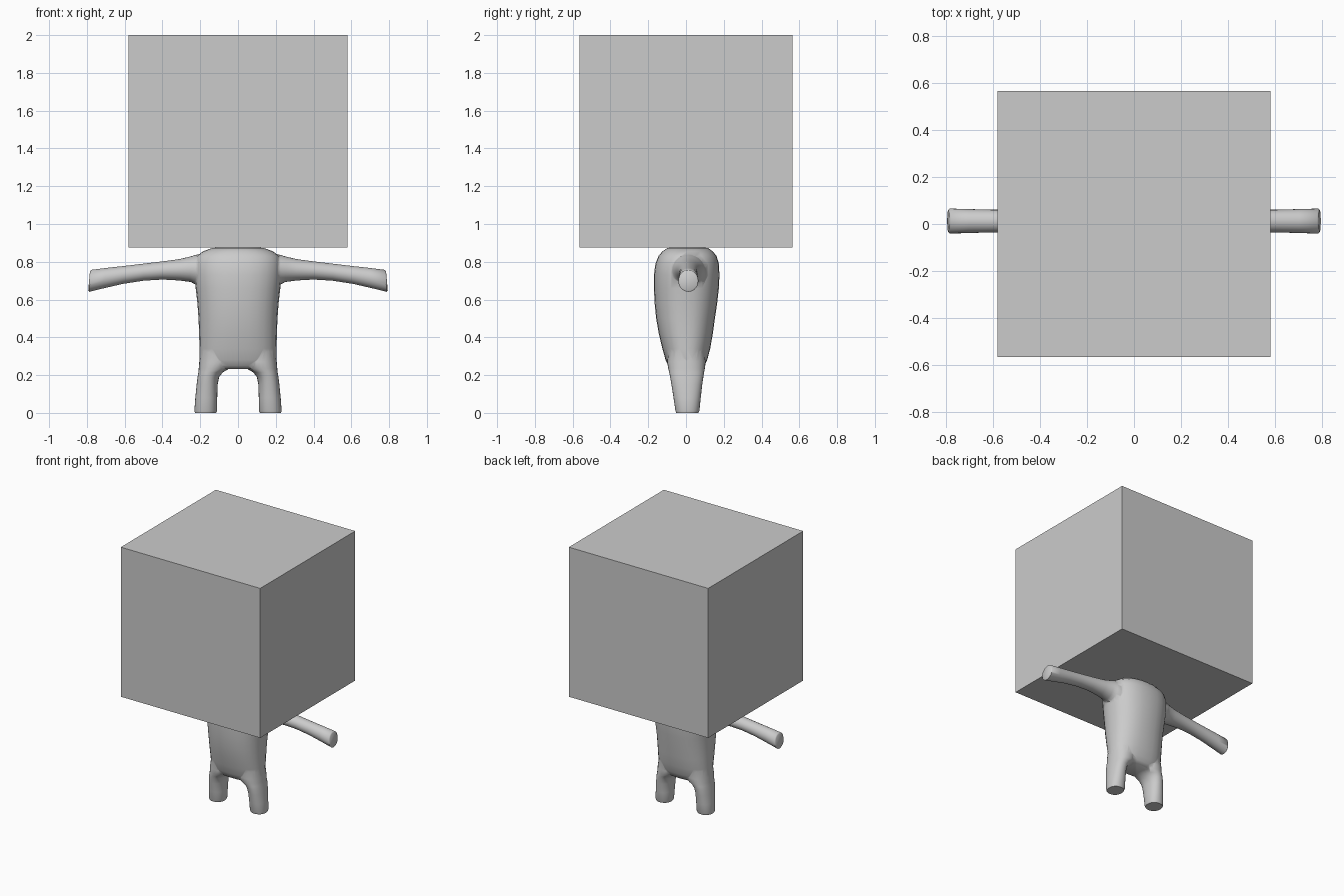
import bpy, bmesh, math
from mathutils import Vector

if "Cube" in bpy.data.objects:
    bpy.data.objects.remove(bpy.data.objects["Cube"])

SIDES = 28


def material(name, value):
    m = bpy.data.materials.new(name)
    m.diffuse_color = (value, value, value, 1)
    m.use_nodes = True
    m.node_tree.nodes["Principled BSDF"].inputs["Base Color"].default_value = m.diffuse_color
    return m


grey = material("light grey", 0.6)


def superellipse(a, b, power):
    """Points of a rounded outline with half sizes a and b."""
    pts = []
    for i in range(SIDES):
        t = 2 * math.pi * i / SIDES
        c, s = math.cos(t), math.sin(t)
        pts.append((a * math.copysign(abs(c) ** (2 / power), c),
                    b * math.copysign(abs(s) ** (2 / power), s)))
    return pts


def loft(name, rings):
    """Skin a list of closed rings and cap both ends."""
    bm = bmesh.new()
    loops = [[bm.verts.new(p) for p in ring] for ring in rings]
    for lo, hi in zip(loops, loops[1:]):
        for i in range(SIDES):
            j = (i + 1) % SIDES
            bm.faces.new((lo[i], lo[j], hi[j], hi[i]))
    bm.faces.new(loops[0])
    bm.faces.new(loops[-1])
    bmesh.ops.recalc_face_normals(bm, faces=bm.faces)
    mesh = bpy.data.meshes.new(name)
    bm.to_mesh(mesh)
    bm.free()
    mesh.materials.append(grey)
    obj = bpy.data.objects.new(name, mesh)
    bpy.context.collection.objects.link(obj)
    return obj


def upright(x, y, z, a, b, power=2.0):
    return [Vector((x + u, y + v, z)) for u, v in superellipse(a, b, power)]


# Head: one plain box
bpy.ops.mesh.primitive_cube_add(size=1, location=(0, 0, 1.4375))
head = bpy.context.object
head.name = "box_head"
head.scale = (1.16, 1.13, 1.125)
head.data.materials.append(grey)

# Torso: z, half width, front y, back y
torso = [(0.232, 0.165, -0.075, 0.08), (0.25, 0.198, -0.093, 0.098),
         (0.28, 0.204, -0.108, 0.112), (0.34, 0.204, -0.125, 0.128),
         (0.42, 0.206, -0.144, 0.142), (0.50, 0.209, -0.158, 0.153),
         (0.58, 0.215, -0.166, 0.165), (0.66, 0.224, -0.170, 0.174),
         (0.73, 0.232, -0.170, 0.177), (0.79, 0.232, -0.162, 0.174),
         (0.83, 0.220, -0.146, 0.162), (0.855, 0.185, -0.125, 0.142),
         (0.872, 0.140, -0.100, 0.118), (0.880, 0.080, -0.060, 0.070)]
body = loft("body", [upright(0, (f + b) / 2, z, w, (b - f) / 2, 2.3)
                     for z, w, f, b in torso])

# Legs: z, inner x, outer x, front y, back y
leg = [(0.0, 0.116, 0.228, -0.052, 0.066), (0.012, 0.111, 0.231, -0.056, 0.071),
       (0.08, 0.110, 0.226, -0.066, 0.078), (0.15, 0.108, 0.219, -0.077, 0.086),
       (0.19, 0.100, 0.214, -0.084, 0.092), (0.215, 0.080, 0.210, -0.089, 0.096),
       (0.235, 0.045, 0.208, -0.094, 0.100), (0.27, 0.030, 0.205, -0.100, 0.104),
       (0.36, 0.030, 0.195, -0.090, 0.095)]

# Arms: x at the top, x at the bottom, top z, bottom z, half depth
arm = [(0.12, 0.12, 0.850, 0.62, 0.100), (0.20, 0.20, 0.842, 0.640, 0.095),
       (0.225, 0.225, 0.836, 0.680, 0.084), (0.26, 0.25, 0.826, 0.693, 0.073),
       (0.31, 0.31, 0.814, 0.701, 0.062), (0.40, 0.40, 0.802, 0.706, 0.053),
       (0.50, 0.50, 0.790, 0.700, 0.048), (0.60, 0.61, 0.778, 0.683, 0.048),
       (0.70, 0.71, 0.767, 0.660, 0.051), (0.778, 0.788, 0.757, 0.641, 0.053),
       (0.784, 0.793, 0.748, 0.648, 0.046)]


def arm_ring(side, xt, xb, zt, zb, depth):
    top, bottom = Vector((xt, 0.0125, zt)), Vector((xb, 0.0125, zb))
    mid, up = (top + bottom) / 2, (top - bottom) / 2
    ring = [mid + up * v + Vector((0, depth * u, 0)) for u, v in superellipse(1, 1, 2)]
    return [Vector((side * p.x, p.y, p.z)) for p in ring]


limbs = []
for side, label in ((-1, "left"), (1, "right")):
    limbs.append(loft(label + "_leg", [
        upright(side * (i + o) / 2, (f + b) / 2, z, (o - i) / 2, (b - f) / 2, 2.2)
        for z, i, o, f, b in leg]))
    limbs.append(loft(label + "_arm", [arm_ring(side, *r) for r in arm]))

# Merge the limbs into the torso as one skin
bpy.context.view_layer.objects.active = body
for limb in limbs:
    mod = body.modifiers.new("join", "BOOLEAN")
    mod.operation = "UNION"
    mod.solver = "EXACT"
    mod.object = limb
    bpy.ops.object.modifier_apply(modifier=mod.name)
    bpy.data.objects.remove(limb)

bpy.ops.object.select_all(action="DESELECT")
body.select_set(True)
bpy.ops.object.shade_smooth_by_angle(angle=math.radians(55))
